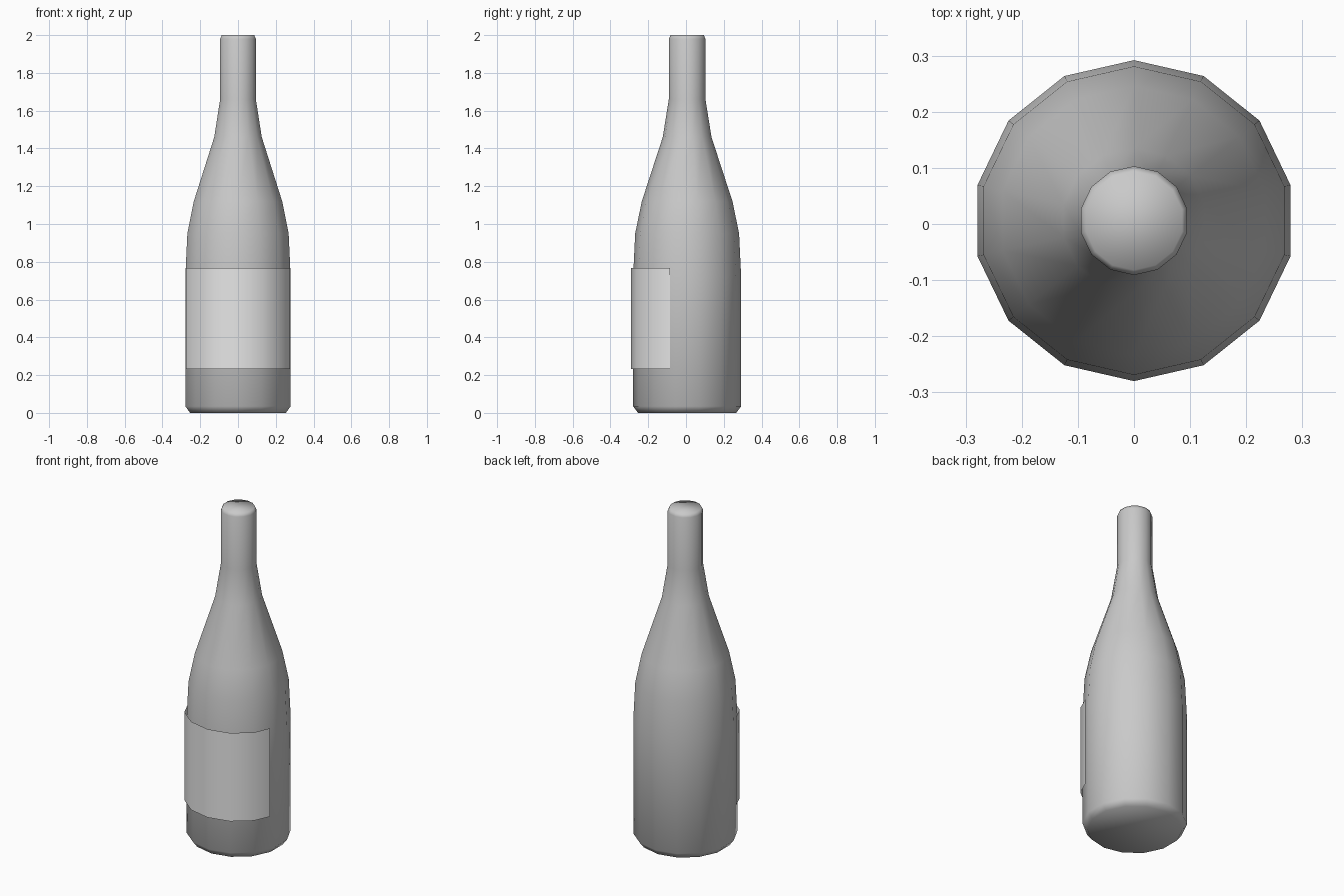
import bpy, bmesh, math

if "Cube" in bpy.data.objects:
    bpy.data.objects.remove(bpy.data.objects["Cube"])

SIDES = 14
CY = 0.006  # bottle axis sits slightly behind centre because of the label


def material(name, v):
    m = bpy.data.materials.new(name)
    m.diffuse_color = (v, v, v, 1)
    m.use_nodes = True
    m.node_tree.nodes["Principled BSDF"].inputs["Base Color"].default_value = m.diffuse_color
    return m


def point(r, a, z):
    # angle measured from the front (-y)
    return (r * math.sin(a), CY - r * math.cos(a), z)


def finish(bm, name, mat):
    for f in bm.faces:
        f.smooth = True
    me = bpy.data.meshes.new(name)
    bm.to_mesh(me)
    bm.free()
    me.materials.append(mat)
    ob = bpy.data.objects.new(name, me)
    bpy.context.collection.objects.link(ob)
    return ob


# Bottle: 14-sided lathe of (radius, height) profile, closed top and bottom
profile = [(0.260, 0.0), (0.286, 0.035), (0.286, 0.72), (0.275, 0.95),
           (0.240, 1.12), (0.129, 1.46), (0.097, 1.66), (0.097, 1.98),
           (0.088, 2.0)]
bm = bmesh.new()
rings = [[bm.verts.new(point(r, 2 * math.pi * i / SIDES, z)) for i in range(SIDES)]
         for r, z in profile]
for lo, hi in zip(rings, rings[1:]):
    for i in range(SIDES):
        j = (i + 1) % SIDES
        bm.faces.new((lo[i], lo[j], hi[j], hi[i]))
bm.faces.new(rings[0][::-1])
bm.faces.new(rings[-1])
bmesh.ops.recalc_face_normals(bm, faces=bm.faces[:])
finish(bm, "bottle", material("bottle grey", 0.588))

# Label: thin open sheet wrapped around the front, just off the glass
step = 2 * math.pi / SIDES
end = math.radians(71.5)
half = [(0.298, step), (0.298, 2 * step), (0.289, end)]
arc = [(r, -a) for r, a in reversed(half)] + [(0.298, 0)] + half
bm = bmesh.new()
low = [bm.verts.new(point(r, a, 0.232)) for r, a in arc]
top = [bm.verts.new(point(r, a, 0.766)) for r, a in arc]
for i in range(len(arc) - 1):
    bm.faces.new((low[i], low[i + 1], top[i + 1], top[i]))
finish(bm, "label", material("label light grey", 0.8))
